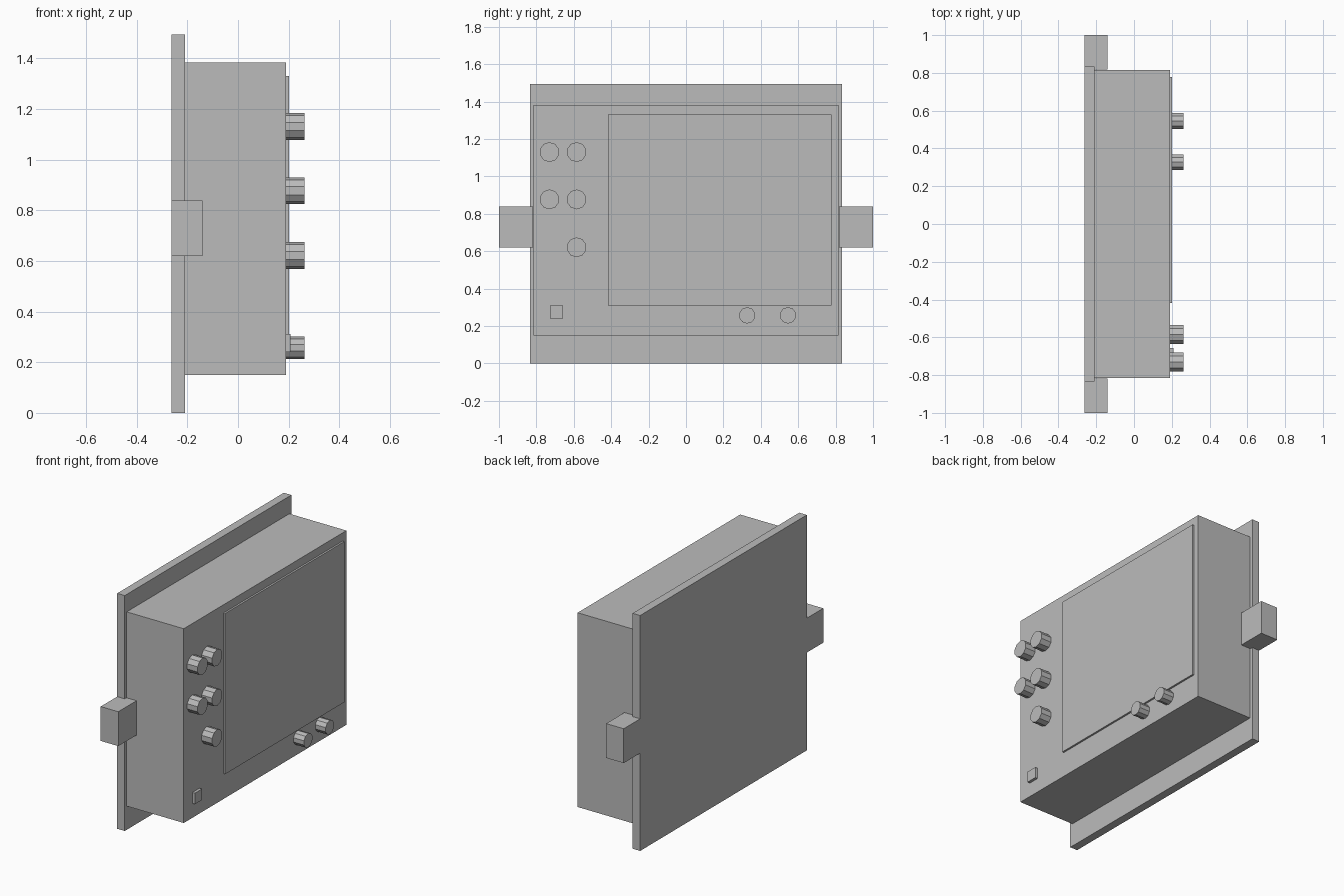
import bpy
import bmesh
from math import cos, sin, pi

default = bpy.data.objects.get("Cube")
if default:
    bpy.data.objects.remove(default, do_unlink=True)

grey = bpy.data.materials.new("plain grey")
grey.use_nodes = True
grey.diffuse_color = (0.5, 0.5, 0.5, 1)
grey.node_tree.nodes["Principled BSDF"].inputs["Base Color"].default_value = (0.5, 0.5, 0.5, 1)


def prism(name, outline, x0, x1):
    """Extrude a (y, z) outline along x."""
    bm = bmesh.new()
    base = bm.faces.new([bm.verts.new((x0, y, z)) for y, z in outline])
    grown = bmesh.ops.extrude_face_region(bm, geom=[base], use_keep_orig=True)
    for v in grown["geom"]:
        if isinstance(v, bmesh.types.BMVert):
            v.co.x = x1
    bmesh.ops.recalc_face_normals(bm, faces=bm.faces[:])
    mesh = bpy.data.meshes.new(name)
    bm.to_mesh(mesh)
    bm.free()
    mesh.materials.append(grey)
    obj = bpy.data.objects.new(name, mesh)
    bpy.context.collection.objects.link(obj)
    return obj


def box(name, x0, x1, y0, y1, z0, z1):
    return prism(name, [(y0, z0), (y1, z0), (y1, z1), (y0, z1)], x0, x1)


def knob(name, y, z, radius, x0, sides=10):
    angles = [pi / 2 + 2 * pi * i / sides for i in range(sides)]
    return prism(name, [(y + radius * cos(a), z + radius * sin(a)) for a in angles], x0, 0.263)


BACK, PLATE, FACE = -0.263, -0.21, 0.19

# Housing and mounting plate
box("back_plate", BACK, PLATE, -0.835, 0.835, 0, 1.493)
box("housing", PLATE, FACE, -0.815, 0.815, 0.15, 1.382)

# Side mounting lugs
for side, name in ((-1, "right_lug"), (1, "left_lug")):
    y0, y1 = sorted((side * 0.817, side))
    box(name, BACK, -0.14, y0, y1, 0.62, 0.838)

# Screen and square button
box("screen", FACE, 0.202, -0.417, 0.777, 0.311, 1.33)
box("square_button", FACE, 0.208, -0.728, -0.657, 0.241, 0.311)

# Control knobs
for i, (y, z) in enumerate([(-0.73, 1.13), (-0.585, 1.13), (-0.73, 0.877),
                            (-0.585, 0.877), (-0.585, 0.621)]):
    knob(f"control_knob_{i + 1}", y, z, 0.053, FACE)
for i, y in enumerate([0.327, 0.545]):
    knob(f"lower_knob_{i + 1}", y, 0.257, 0.044, FACE)
